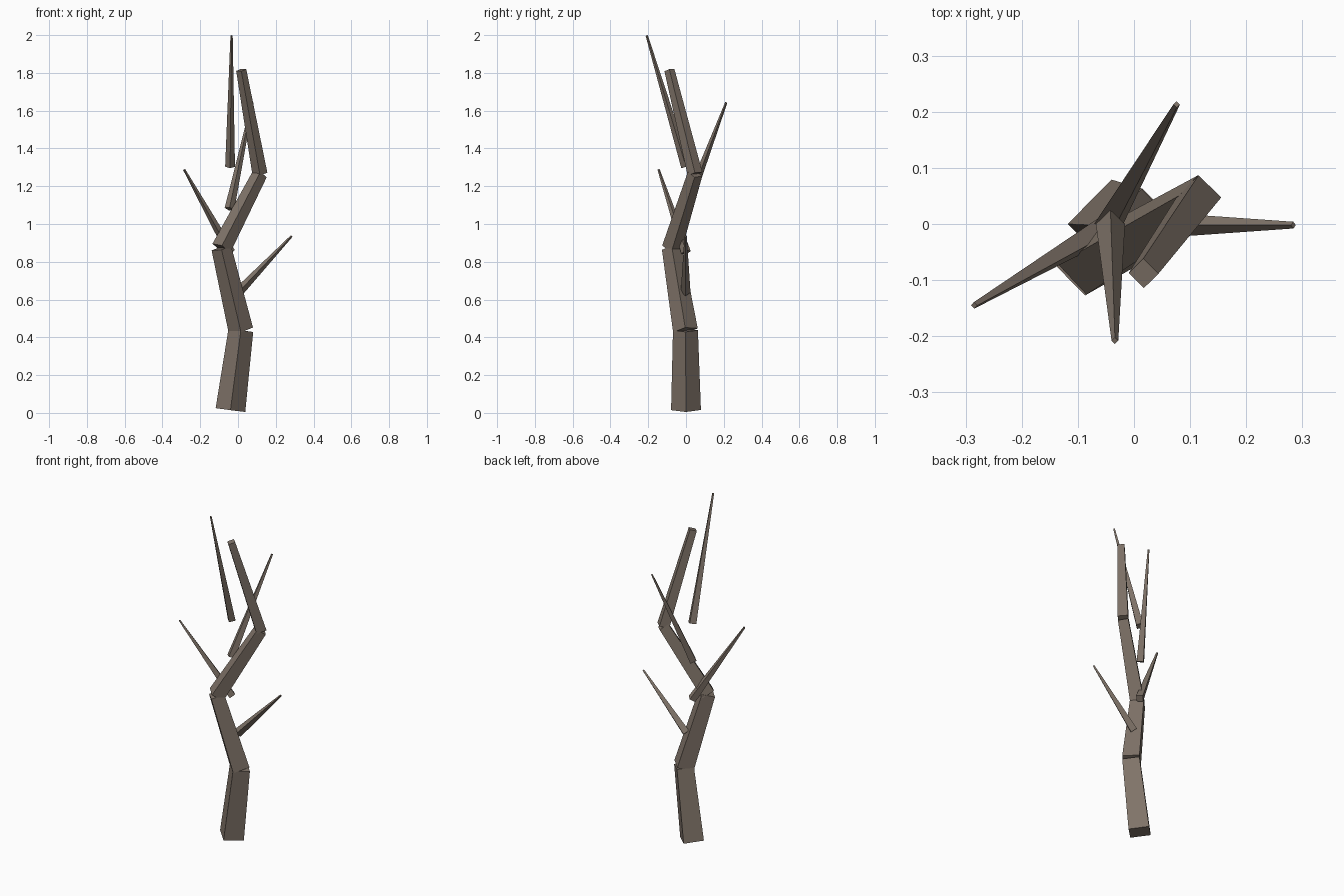
import bpy
import bmesh
from mathutils import Vector, Matrix

if "Cube" in bpy.data.objects:
    bpy.data.objects.remove(bpy.data.objects["Cube"])

bark = bpy.data.materials.new("grey_brown_bark")
bark.diffuse_color = (0.216, 0.174, 0.141, 1.0)
bark.use_nodes = True
bark.node_tree.nodes["Principled BSDF"].inputs["Base Color"].default_value = bark.diffuse_color


def limb(name, start, end, r_start, r_end):
    """Four-sided tapered prism running from start to end."""
    a, b = Vector(start), Vector(end)
    axis = b - a
    turn = Vector((0, 0, 1)).rotation_difference(axis).to_matrix().to_4x4()
    bm = bmesh.new()
    bmesh.ops.create_cone(
        bm, cap_ends=True, segments=4, radius1=r_start, radius2=r_end,
        depth=axis.length, matrix=Matrix.Translation((a + b) / 2) @ turn)
    bmesh.ops.recalc_face_normals(bm, faces=bm.faces)
    mesh = bpy.data.meshes.new(name)
    bm.to_mesh(mesh)
    bm.free()
    mesh.materials.append(bark)
    obj = bpy.data.objects.new(name, mesh)
    bpy.context.collection.objects.link(obj)


# Crooked trunk: separate tapering segments meeting at each bend
joints = [(-0.04, 0, 0.015), (0.015, -0.003, 0.437), (-0.088, -0.075, 0.872),
          (0.116, 0.048, 1.265), (0.017, -0.088, 1.815)]
radii = [0.079, 0.066, 0.053, 0.040, 0.027]
for i in range(4):
    limb(f"trunk_segment_{i + 1}", joints[i], joints[i + 1], radii[i], radii[i + 1])

# Thin pointed branches
branches = {
    "right_branch": ((0.0, -0.002, 0.637), (0.284, -0.002, 0.936)),
    "left_branch": ((-0.04, 0.0, 0.85), (-0.285, -0.145, 1.288)),
    "back_branch": ((-0.045, 0.0, 1.08), (0.076, 0.213, 1.643)),
    "top_branch": ((-0.042, 0.0, 1.303), (-0.034, -0.208, 1.998)),
}
for name, (start, end) in branches.items():
    limb(name, start, end, 0.026, 0.006)
